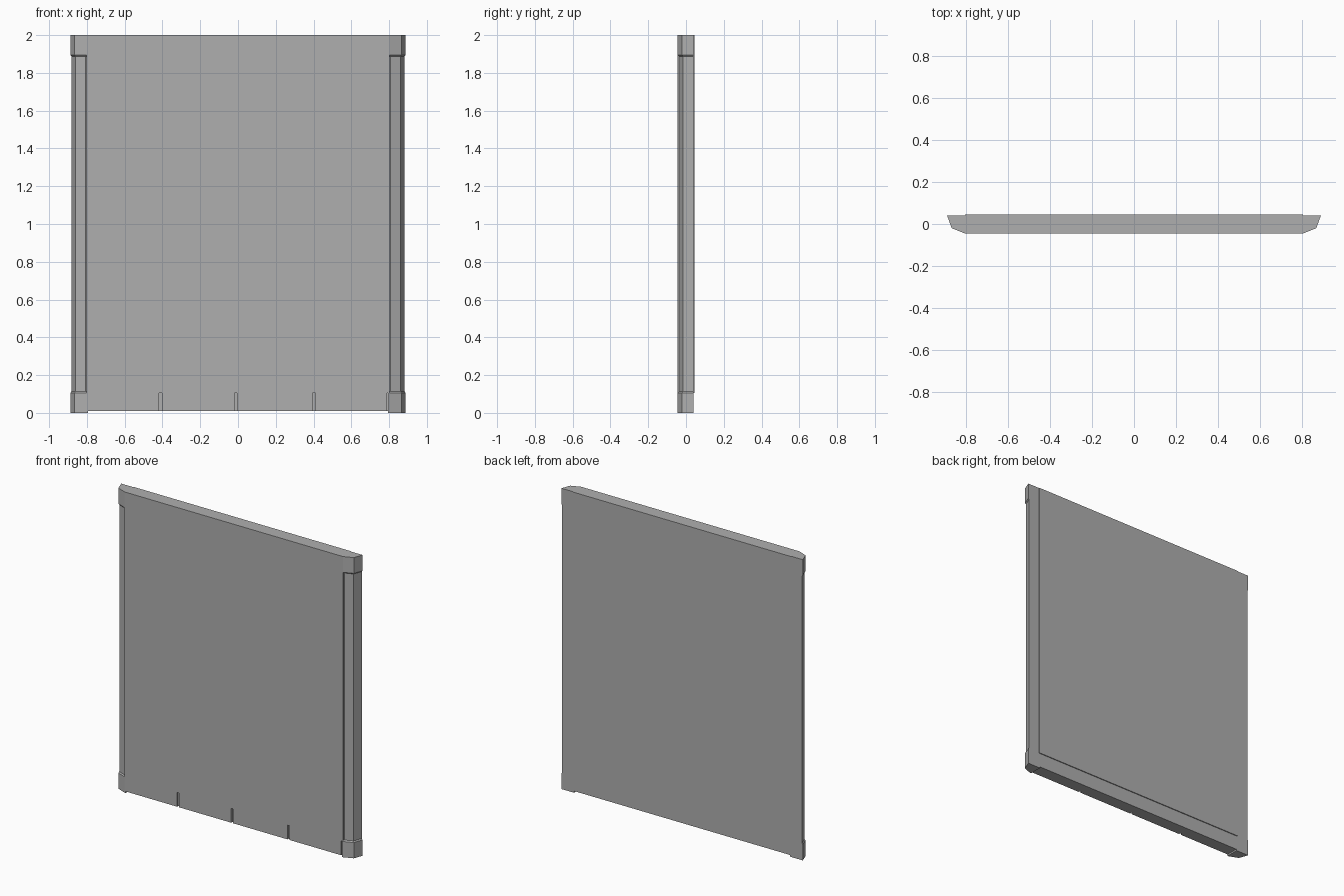
import bpy, bmesh

if "Cube" in bpy.data.objects:
    bpy.data.objects.remove(bpy.data.objects["Cube"])

# Dark grey finish shared by every part
grey = bpy.data.materials.new("dark_grey")
grey.diffuse_color = (0.43, 0.43, 0.43, 1)
grey.use_nodes = True
grey.node_tree.nodes["Principled BSDF"].inputs["Base Color"].default_value = grey.diffuse_color


def make_object(name, bm):
    bmesh.ops.recalc_face_normals(bm, faces=bm.faces)
    mesh = bpy.data.meshes.new(name)
    bm.to_mesh(mesh)
    bm.free()
    mesh.materials.append(grey)
    obj = bpy.data.objects.new(name, mesh)
    bpy.context.collection.objects.link(obj)
    return obj


def box(name, x0, x1, y0, y1, z0, z1):
    bm = bmesh.new()
    bmesh.ops.create_cube(bm, size=1)
    for v in bm.verts:
        v.co.x = x0 if v.co.x < 0 else x1
        v.co.y = y0 if v.co.y < 0 else y1
        v.co.z = z0 if v.co.z < 0 else z1
    return make_object(name, bm)


def loft(name, layers, side):
    # Joins equal-length (x, y) outlines stacked at given heights
    bm = bmesh.new()
    rings = [[bm.verts.new((side * x, y, z)) for x, y in outline]
             for z, outline in layers]
    n = len(rings[0])
    for a, b in zip(rings, rings[1:]):
        for i in range(n):
            j = (i + 1) % n
            bm.faces.new((a[i], a[j], b[j], b[i]))
    bm.faces.new(rings[0][::-1])
    bm.faces.new(rings[-1])
    return make_object(name, bm)


# Main wall slab
box("wall_panel", -0.803, 0.803, -0.045, 0.045, 0.105, 2.0)

# Recessed base with four front boards separated by narrow gaps
box("base_core", -0.81, 0.81, -0.033, 0.039, 0.01, 0.11)
gaps = [-0.805, -0.41, -0.012, 0.402, 0.797]
for i, (a, b) in enumerate(zip(gaps, gaps[1:])):
    box(f"base_board_{i + 1}", a + 0.007, b - 0.007, -0.045, -0.03, 0.01, 0.105)

# Corner posts: full-size caps at both ends, slimmer shaft between
cap = [(0.795, 0.041), (0.795, -0.045), (0.803, -0.045),
       (0.866, -0.02), (0.888, 0.041)]
shaft = [(0.795, 0.041), (0.795, -0.03), (0.808, -0.036),
         (0.861, -0.016), (0.882, 0.041)]
layers = [(0.0, cap), (0.105, cap), (0.113, shaft),
          (1.888, shaft), (1.895, cap), (2.0, cap)]
for label, side in (("left", -1), ("right", 1)):
    loft(f"{label}_corner_post", layers, side)
